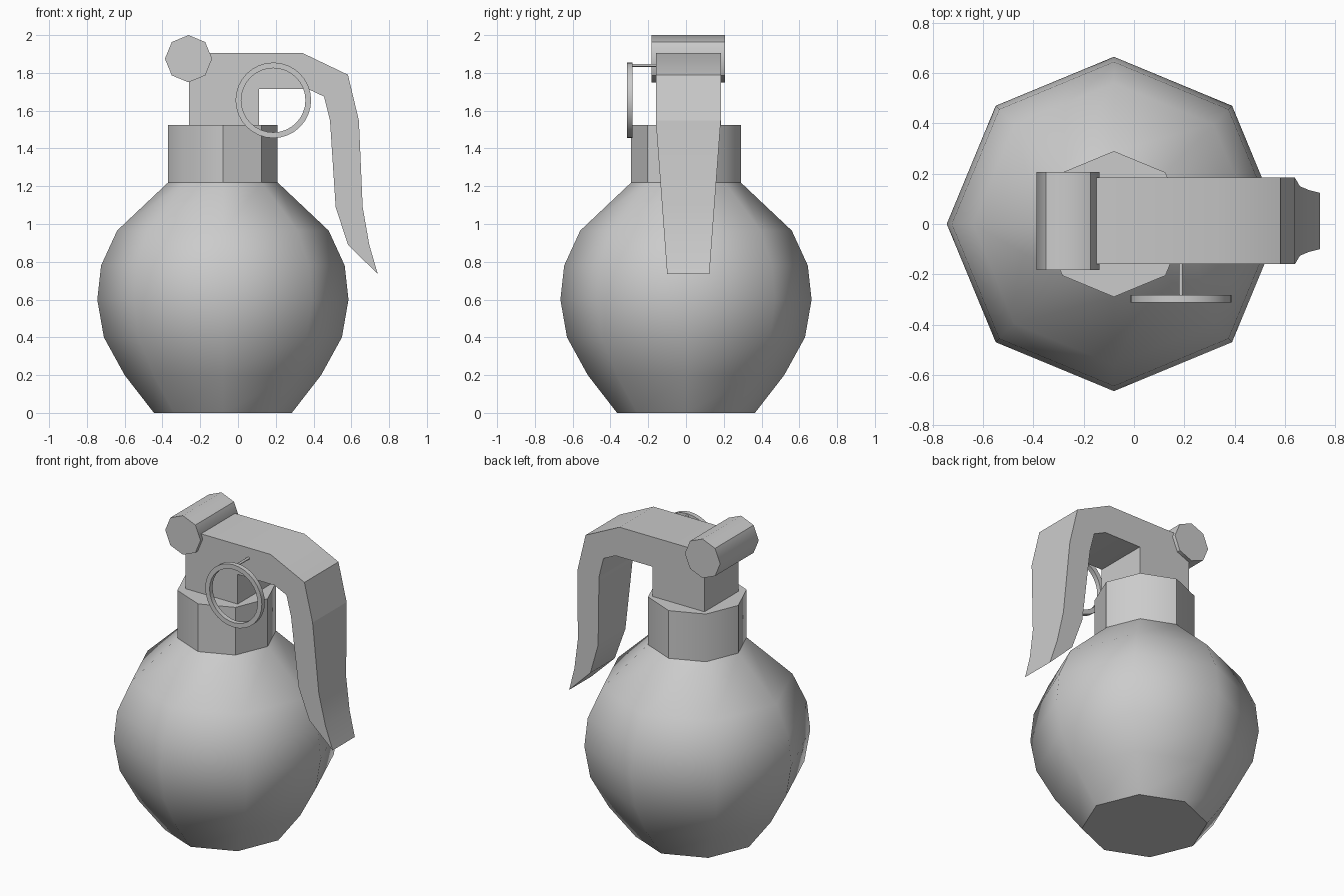
import bpy, bmesh, math
from mathutils import Matrix, Vector

cube = bpy.data.objects.get("Cube")
if cube:
    bpy.data.objects.remove(cube, do_unlink=True)

# Single flat grey
grey = bpy.data.materials.new("plain grey")
grey.use_nodes = True
colour = (0.6, 0.6, 0.6, 1)
grey.diffuse_color = colour
grey.node_tree.nodes["Principled BSDF"].inputs["Base Color"].default_value = colour


def finish(name, bm, matrix=Matrix()):
    bm.normal_update()
    bmesh.ops.recalc_face_normals(bm, faces=bm.faces)
    mesh = bpy.data.meshes.new(name)
    bm.to_mesh(mesh)
    bm.free()
    mesh.materials.append(grey)
    obj = bpy.data.objects.new(name, mesh)
    obj.matrix_world = matrix
    bpy.context.collection.objects.link(obj)
    return obj


def lathe(name, profile, sides, matrix, sharp=(), closed=False):
    """Turn (radius, height) points about z; sharp lists the side edges kept crisp."""
    bm = bmesh.new()
    rings = []
    for r, z in profile:
        angles = [math.tau * i / sides for i in range(sides)]
        rings.append([bm.verts.new((r * math.cos(a), r * math.sin(a), z)) for a in angles])
    pairs = list(zip(rings, rings[1:] + rings[:1])) if closed else list(zip(rings, rings[1:]))
    for lower, upper in pairs:
        for i in range(sides):
            j = (i + 1) % sides
            bm.faces.new((lower[i], lower[j], upper[j], upper[i])).smooth = True
        for i in sharp:
            bm.edges.get((lower[i], upper[i])).smooth = False
    rims = rings if closed else (rings[0], rings[-1])
    for ring in rims:
        for i in range(sides):
            bm.edges.get((ring[i], ring[(i + 1) % sides])).smooth = False
    if not closed:
        bm.faces.new(rings[0])
        bm.faces.new(rings[-1])
    return finish(name, bm, matrix)


def along_y(x, y, z):
    return Matrix.Translation((x, y, z)) @ Matrix.Rotation(math.pi / 2, 4, "X")


# Rounded body and neck collar
axis = Matrix.Translation((-0.08, 0, 0))
lathe("body", [(0.365, 0), (0.52, 0.2), (0.63, 0.4), (0.665, 0.6),
               (0.645, 0.78), (0.56, 0.965), (0.29, 1.22)], 8, axis)
lathe("neck", [(0.29, 1.22), (0.29, 1.525)], 8, axis, sharp=(0, 2, 4, 6, 7))

# Hinge barrel across the head
lathe("hinge_barrel", [(0.125, -0.195), (0.125, 0.195)], 8,
      along_y(-0.262, 0.012, 1.875), sharp=(1, 3, 5, 7))

# Head block with the bent lever, extruded across y and tapered below the bend
outline = [(-0.26, 1.525), (0.11, 1.525), (0.11, 1.715), (0.37, 1.715), (0.455, 1.675),
           (0.487, 1.548), (0.517, 1.09), (0.582, 0.89), (0.74, 0.735), (0.695, 0.89),
           (0.66, 1.09), (0.64, 1.548), (0.582, 1.79), (0.342, 1.905), (-0.26, 1.905)]
mid_y, half, bend, tip = 0.012, 0.172, 1.548, 0.735
bm = bmesh.new()
side = bm.faces.new([bm.verts.new((x, -half, z)) for x, z in outline])
bmesh.ops.bisect_plane(bm, geom=bm.verts[:] + bm.edges[:] + bm.faces[:],
                       plane_co=(0, 0, bend), plane_no=(0, 0, 1))
extruded = bmesh.ops.extrude_face_region(bm, geom=bm.faces[:], use_keep_orig=True)
moved = [g for g in extruded["geom"] if isinstance(g, bmesh.types.BMVert)]
bmesh.ops.translate(bm, verts=moved, vec=(0, 2 * half, 0))
for v in bm.verts:
    if v.co.z < bend and v.co.x > 0.4:
        v.co.y *= 1 - 0.35 * (bend - v.co.z) / (bend - tip)
for f in bm.faces:
    f.smooth = True
bm.normal_update()
for e in bm.edges:
    e.smooth = len(e.link_faces) == 2 and e.calc_face_angle() < math.radians(30)
finish("head_and_lever", bm, Matrix.Translation((0, mid_y, 0)))

# Pull ring and its pin
lathe("pull_ring", [(0.2, -0.015), (0.2, 0.015), (0.17, 0.015), (0.17, -0.015)], 32,
      along_y(0.187, -0.297, 1.655), closed=True)
lathe("pin", [(0.008, -0.07), (0.008, 0.07)], 8, along_y(0.187, -0.22, 1.84))
